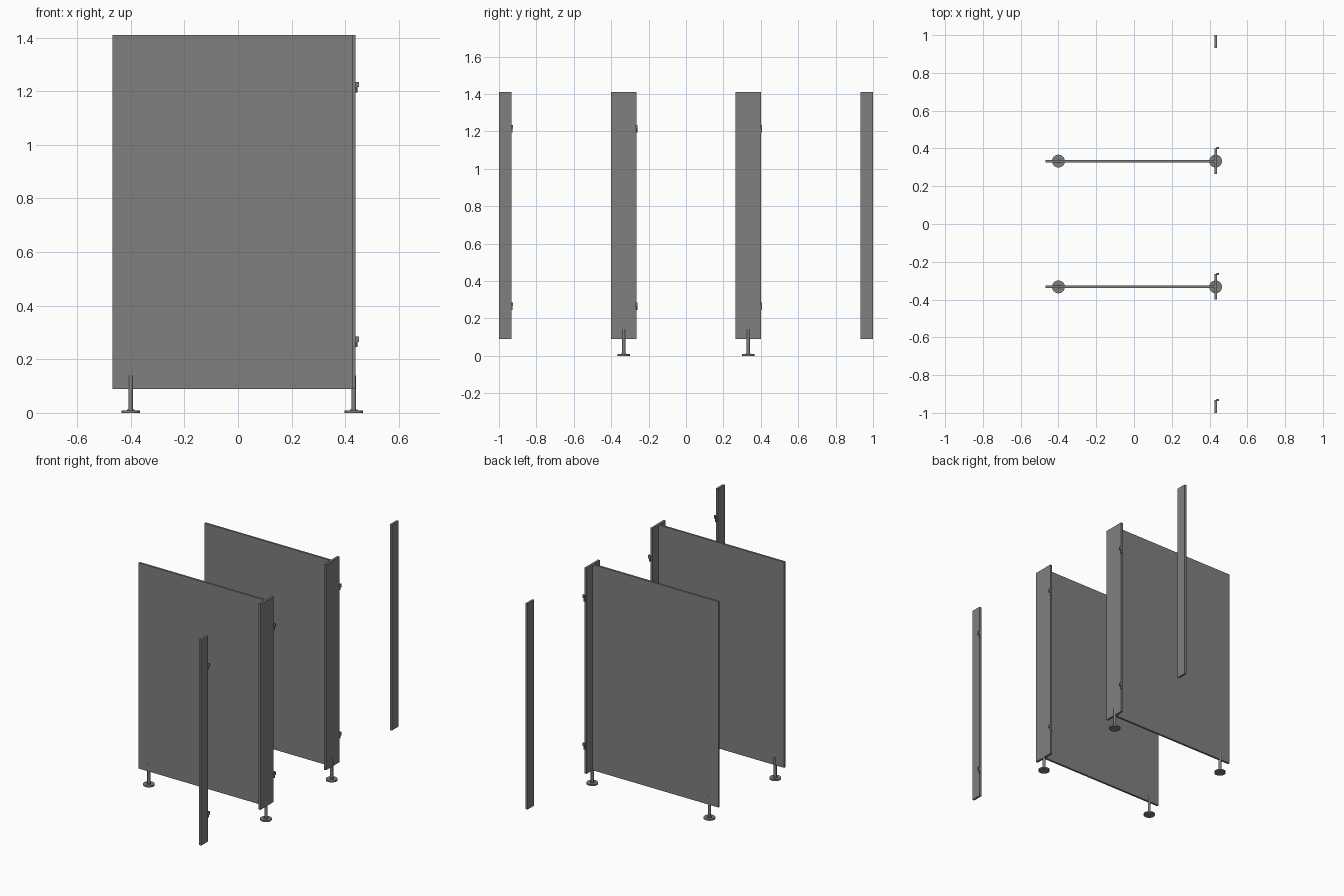
import bpy
import math

if "Cube" in bpy.data.objects:
    bpy.data.objects.remove(bpy.data.objects["Cube"])

grey = bpy.data.materials.new("mid_grey")
grey.use_nodes = True
colour = (0.216, 0.216, 0.216, 1)
grey.diffuse_color = colour
grey.node_tree.nodes["Principled BSDF"].inputs["Base Color"].default_value = colour

BOTTOM, TOP = 0.09, 1.41
FRONT_X = 0.432


def finish(name):
    ob = bpy.context.object
    ob.name = name
    ob.data.materials.append(grey)
    return ob


def box(name, x0, x1, y0, y1, z0, z1):
    bpy.ops.mesh.primitive_cube_add(
        size=1, location=((x0 + x1) / 2, (y0 + y1) / 2, (z0 + z1) / 2))
    ob = finish(name)
    ob.scale = (x1 - x0, y1 - y0, z1 - z0)
    bpy.ops.object.transform_apply(location=False, rotation=False, scale=True)
    return ob


def cylinder(name, radius, x, y, z0, z1, sides=32):
    bpy.ops.mesh.primitive_cylinder_add(
        vertices=sides, radius=radius, depth=z1 - z0, location=(x, y, (z0 + z1) / 2))
    ob = finish(name)
    bpy.ops.object.shade_smooth_by_angle(angle=math.radians(40))
    return ob


def foot(label, x, y):
    cylinder(label + "_foot_disc", 0.034, x, y, 0, 0.009)
    cylinder(label + "_foot_collar", 0.014, x, y, 0.009, 0.013)
    cylinder(label + "_foot_stem", 0.009, x, y, 0.009, 0.14)


def hinge(label, edge, z):
    # pivot block on the outer face, with a pin below and an arm to the edge
    box(label + "_hinge_block", 0.438, 0.451, edge - 0.004, edge + 0.006, z - 0.01, z + 0.01)
    box(label + "_hinge_arm", 0.434, 0.44, edge - 0.004, edge + 0.003, z - 0.03, z + 0.01)
    cylinder(label + "_hinge_pin", 0.003, 0.442, edge + 0.002, z - 0.03, z - 0.01, 12)


def pilaster(label, y0, y1, hinged):
    box(label + "_pilaster", FRONT_X - 0.007, FRONT_X + 0.007, y0, y1, BOTTOM, TOP)
    if hinged:
        hinge(label + "_lower", y1, 0.275)
        hinge(label + "_upper", y1, 1.225)


# Partition walls with their front pilasters and feet
for label, y in (("front", -0.333), ("back", 0.333)):
    box(label + "_partition", -0.468, FRONT_X - 0.007, y - 0.0065, y + 0.0065, BOTTOM, TOP)
    pilaster(label, y - 0.068, y + 0.068, True)
    foot(label + "_inner", -0.4, y)
    foot(label + "_outer", FRONT_X, y)

# Narrow end pilasters
pilaster("front_end", -1, -0.932, True)
pilaster("back_end", 0.932, 1, False)
